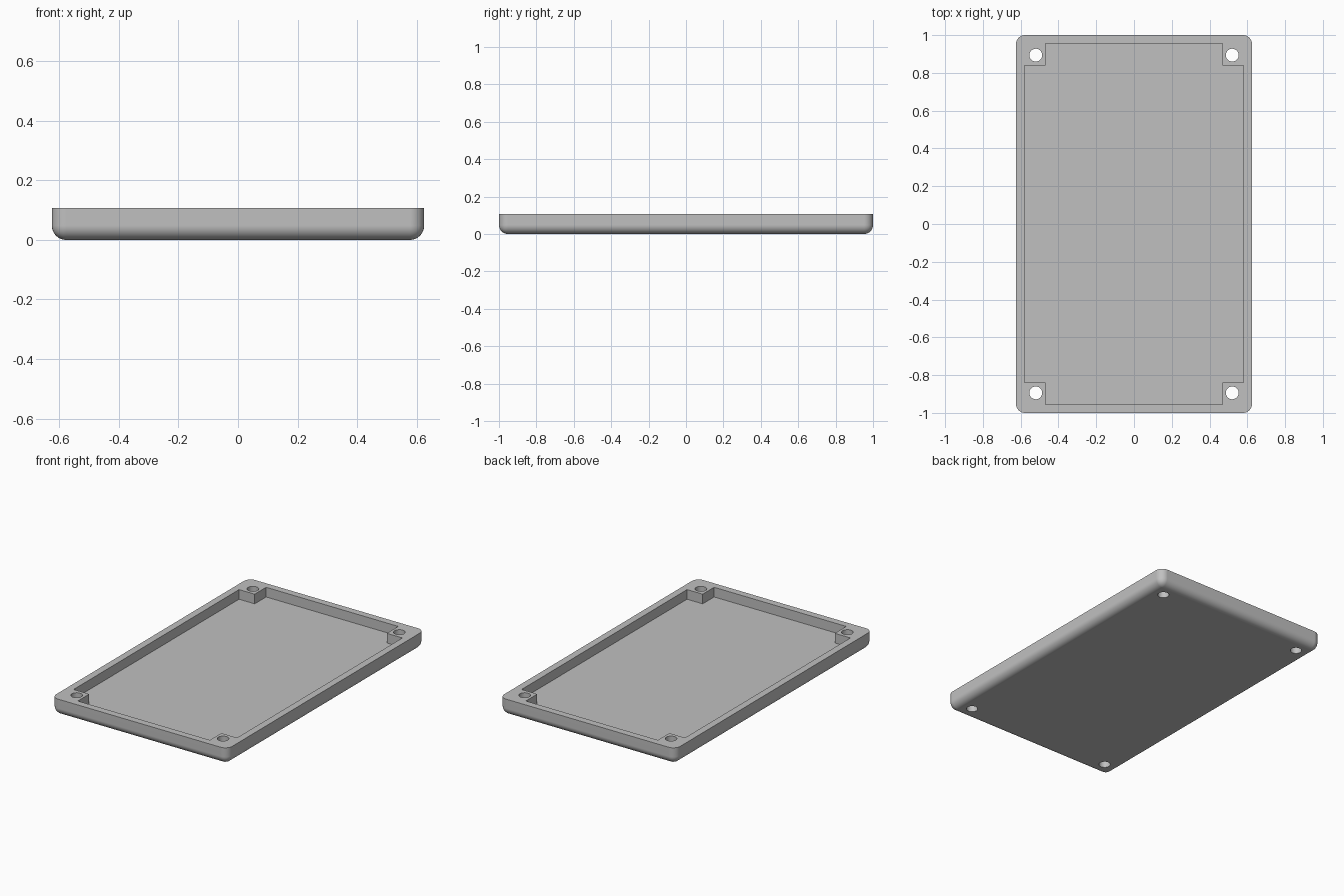
import bpy
import bmesh

default = bpy.data.objects.get("Cube")
if default:
    bpy.data.objects.remove(default, do_unlink=True)

WIDTH, LENGTH, HEIGHT = 1.25, 2.0, 0.107
FILLET, FLOOR = 0.048, 0.045
CAVITY_X, CAVITY_Y = 0.58, 0.955      # inner wall faces
POST_X, POST_Y = 0.469, 0.839         # inner faces of the corner posts
HOLE_X, HOLE_Y, HOLE_R = 0.52, 0.894, 0.034

grey = bpy.data.materials.new("plain grey")
grey.use_nodes = True
colour = (0.53, 0.53, 0.53, 1)
grey.diffuse_color = colour
grey.node_tree.nodes["Principled BSDF"].inputs["Base Color"].default_value = colour


def make_object(name, bm):
    bmesh.ops.recalc_face_normals(bm, faces=bm.faces[:])
    mesh = bpy.data.meshes.new(name)
    bm.to_mesh(mesh)
    bm.free()
    mesh.materials.append(grey)
    obj = bpy.data.objects.new(name, mesh)
    bpy.context.collection.objects.link(obj)
    return obj


def filleted_block():
    """Block with rounded upright corners and a rounded bottom rim."""
    bm = bmesh.new()
    bmesh.ops.create_cube(bm, size=1)
    bmesh.ops.scale(bm, vec=(WIDTH, LENGTH, HEIGHT), verts=bm.verts[:])
    bmesh.ops.translate(bm, vec=(0, 0, HEIGHT / 2), verts=bm.verts[:])
    edges = [e for e in bm.edges if any(v.co.z < 0.01 for v in e.verts)]
    bmesh.ops.bevel(bm, geom=edges, offset=FILLET, segments=8,
                    profile=0.5, affect='EDGES')
    return make_object("tray", bm)


def cavity_cutter():
    """Rectangular pocket notched at each corner, leaving the posts."""
    quarter = [(CAVITY_X, POST_Y), (POST_X, POST_Y), (POST_X, CAVITY_Y)]
    outline = []
    for sx, sy in ((1, 1), (-1, 1), (-1, -1), (1, -1)):
        corner = [(sx * x, sy * y) for x, y in quarter]
        outline += corner if sx * sy > 0 else corner[::-1]
    bm = bmesh.new()
    face = bm.faces.new([bm.verts.new((x, y, FLOOR)) for x, y in outline])
    top = bmesh.ops.extrude_face_region(bm, geom=[face])["geom"]
    bmesh.ops.translate(bm, vec=(0, 0, HEIGHT),
                        verts=[g for g in top if isinstance(g, bmesh.types.BMVert)])
    return make_object("cavity_cutter", bm)


def hole_cutter():
    """Four screw hole cylinders."""
    bm = bmesh.new()
    for sx in (-1, 1):
        for sy in (-1, 1):
            made = bmesh.ops.create_cone(bm, cap_ends=True, segments=40, radius1=HOLE_R,
                                         radius2=HOLE_R, depth=4 * HEIGHT)
            bmesh.ops.translate(bm, vec=(sx * HOLE_X, sy * HOLE_Y, 0), verts=made["verts"])
    return make_object("screw_hole_cutter", bm)


# Cut the pocket and the screw holes from the tray
tray = filleted_block()
bpy.context.view_layer.objects.active = tray
for cutter in (cavity_cutter(), hole_cutter()):
    cutter.hide_render = True
    mod = tray.modifiers.new("cut", 'BOOLEAN')
    mod.operation = 'DIFFERENCE'
    mod.solver = 'EXACT'
    mod.object = cutter
    bpy.ops.object.modifier_apply(modifier=mod.name)
    bpy.data.objects.remove(cutter, do_unlink=True)

# Smooth fillets, crisp rims, flat large faces
bpy.ops.object.select_all(action='DESELECT')
tray.select_set(True)
bpy.ops.object.shade_smooth_by_angle(angle=0.6)
weighted = tray.modifiers.new("weighted normals", 'WEIGHTED_NORMAL')
weighted.keep_sharp = True
